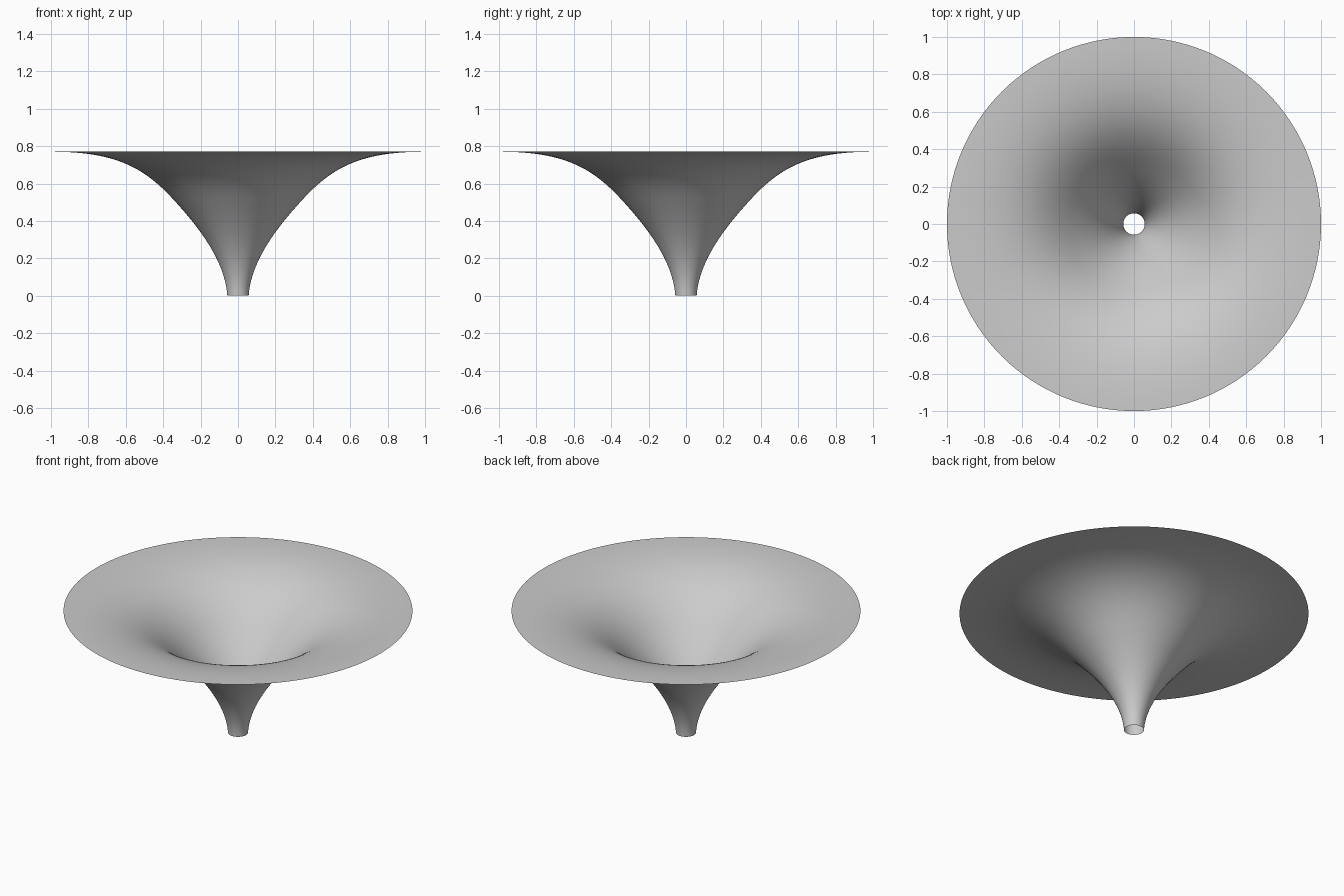
import bpy
import math
from mathutils import Vector
from mathutils.geometry import interpolate_bezier

if "Cube" in bpy.data.objects:
    bpy.data.objects.remove(bpy.data.objects["Cube"], do_unlink=True)

# Plain grey material
grey = bpy.data.materials.new("plain_grey")
grey.use_nodes = True
colour = (0.6, 0.6, 0.6, 1)
grey.diffuse_color = colour
grey.node_tree.nodes["Principled BSDF"].inputs["Base Color"].default_value = colour

# Funnel profile: two flowing curves from the narrow spout to the flat rim (radius, height)
spout_curve = [(0.057, 0), (0.07, 0.2), (0.23, 0.39), (0.36, 0.53)]
rim_curve = [(0.36, 0.53), (0.52, 0.70), (0.68, 0.77), (1, 0.77)]
profile = []
for curve in (spout_curve, rim_curve):
    points = interpolate_bezier(*[Vector((r, 0, z)) for r, z in curve], 24)
    profile += points[1:] if profile else points

# Revolve the profile into an open, single-walled funnel
sides = 128
verts = [(p.x * math.cos(a), p.x * math.sin(a), p.z)
         for p in profile
         for a in (math.tau * i / sides for i in range(sides))]
faces = []
for ring in range(len(profile) - 1):
    low, high = ring * sides, (ring + 1) * sides
    for i in range(sides):
        j = (i + 1) % sides
        faces.append((low + j, low + i, high + i, high + j))

mesh = bpy.data.meshes.new("funnel")
mesh.from_pydata(verts, [], faces)
mesh.flip_normals()
mesh.materials.append(grey)
mesh.shade_smooth()
funnel = bpy.data.objects.new("funnel", mesh)
bpy.context.collection.objects.link(funnel)
